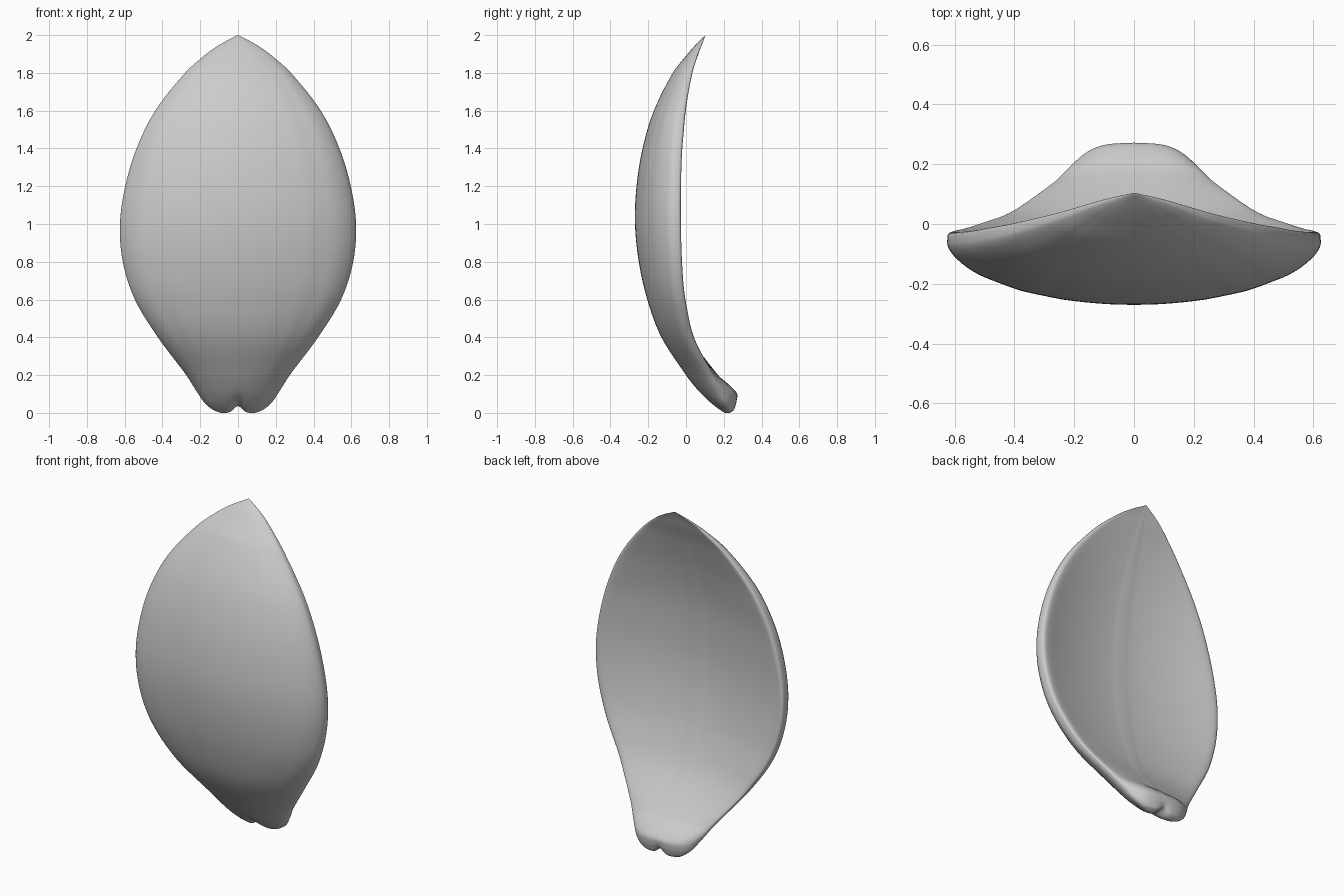
import bpy, bmesh, math

if "Cube" in bpy.data.objects:
    bpy.data.objects.remove(bpy.data.objects["Cube"])

# Height stations: z, half width, front y at centre, rim y, thickness along y
KEYS = [
    (0.00, 0.090, 0.200, 0.215, 0.035),
    (0.01, 0.120, 0.183, 0.218, 0.068),
    (0.03, 0.152, 0.155, 0.212, 0.105),
    (0.06, 0.183, 0.120, 0.196, 0.148),
    (0.10, 0.210, 0.080, 0.174, 0.188),
    (0.14, 0.236, 0.046, 0.152, 0.190),
    (0.20, 0.274, 0.000, 0.117, 0.168),
    (0.40, 0.424, -0.130, 0.006, 0.152),
    (0.60, 0.546, -0.205, -0.042, 0.150),
    (0.80, 0.610, -0.250, -0.058, 0.153),
    (1.00, 0.625, -0.270, -0.063, 0.155),
    (1.20, 0.597, -0.262, -0.063, 0.152),
    (1.40, 0.537, -0.230, -0.057, 0.142),
    (1.60, 0.438, -0.170, -0.036, 0.128),
    (1.80, 0.280, -0.070, 0.010, 0.092),
    (1.90, 0.168, 0.008, 0.050, 0.055),
    (1.95, 0.096, 0.052, 0.076, 0.030),
    (2.00, 0.002, 0.103, 0.104, 0.001),
]
HALF = 48
SUB = 6


def slope(i, c):
    a, b = max(i - 1, 0), min(i + 1, len(KEYS) - 1)
    return (KEYS[b][c] - KEYS[a][c]) / (KEYS[b][0] - KEYS[a][0])


def station(i, t):
    """Smooth (Hermite) interpolation between two height stations."""
    h = KEYS[i + 1][0] - KEYS[i][0]
    out = [KEYS[i][0] + t * h]
    for c in range(1, 5):
        p, q = KEYS[i][c], KEYS[i + 1][c]
        m, n = slope(i, c) * h, slope(i + 1, c) * h
        out.append((2*t**3 - 3*t*t + 1)*p + (t**3 - 2*t*t + t)*m
                   + (3*t*t - 2*t**3)*q + (t**3 - t*t)*n)
    return out


def section(z, w, yo, yr, t):
    """Closed crescent: convex front, concave back, thick rounded rim."""
    pts = []
    size = min(1, w * 2)
    fade = max(0.0, 1 - z / 0.14) ** 2
    power = 2 + 2 * max(0.0, 1 - z / 0.3)
    for k in range(2 * HALF):
        a = -math.pi / 2 + math.pi * k / HALF
        u, c = math.sin(a), abs(math.cos(a))
        if k <= HALF:
            y = yo + (yr - yo) * (1 - c ** 1.15)
            # faint lengthwise creases near the sides
            y += 0.003 * math.cos(u * 26) * u * u * c * size
        else:
            back = yr + 0.048 * size
            y = yo + t + (back - yo - t) * abs(u) ** power
            q = min(1, c / 0.5)
            y = yr + (y - yr) * math.sqrt(max(0, 1 - (1 - q) ** 2))
            y += 0.004 * math.exp(-(u / 0.03) ** 2) * size
        x = w * u
        # notch splitting the base into two lobes
        dz = 0.036 * fade * math.exp(-(x / 0.03) ** 2)
        pts.append((x, y, z + dz))
    return pts


# Petal shell lofted through the sections
bm = bmesh.new()
rows = [station(i, s / SUB) for i in range(len(KEYS) - 1) for s in range(SUB)]
rows.append(list(KEYS[-1]))
rings = [[bm.verts.new(p) for p in section(*r)] for r in rows]
n = 2 * HALF
for lo, hi in zip(rings, rings[1:]):
    for k in range(n):
        bm.faces.new((lo[k], lo[(k + 1) % n], hi[(k + 1) % n], hi[k]))

# Close the base with a strip of quads, and the tip with one face
base = rings[0]
for k in range(HALF):
    quad = [base[k], base[(n - k) % n], base[n - k - 1], base[k + 1]]
    bm.faces.new(list(dict.fromkeys(quad)))
bm.faces.new(rings[-1])
bmesh.ops.recalc_face_normals(bm, faces=bm.faces)

mesh = bpy.data.meshes.new("petal")
bm.to_mesh(mesh)
bm.free()
petal = bpy.data.objects.new("petal", mesh)
bpy.context.collection.objects.link(petal)
bpy.context.view_layer.objects.active = petal
petal.select_set(True)
bpy.ops.object.shade_smooth_by_angle(angle=math.radians(60))
